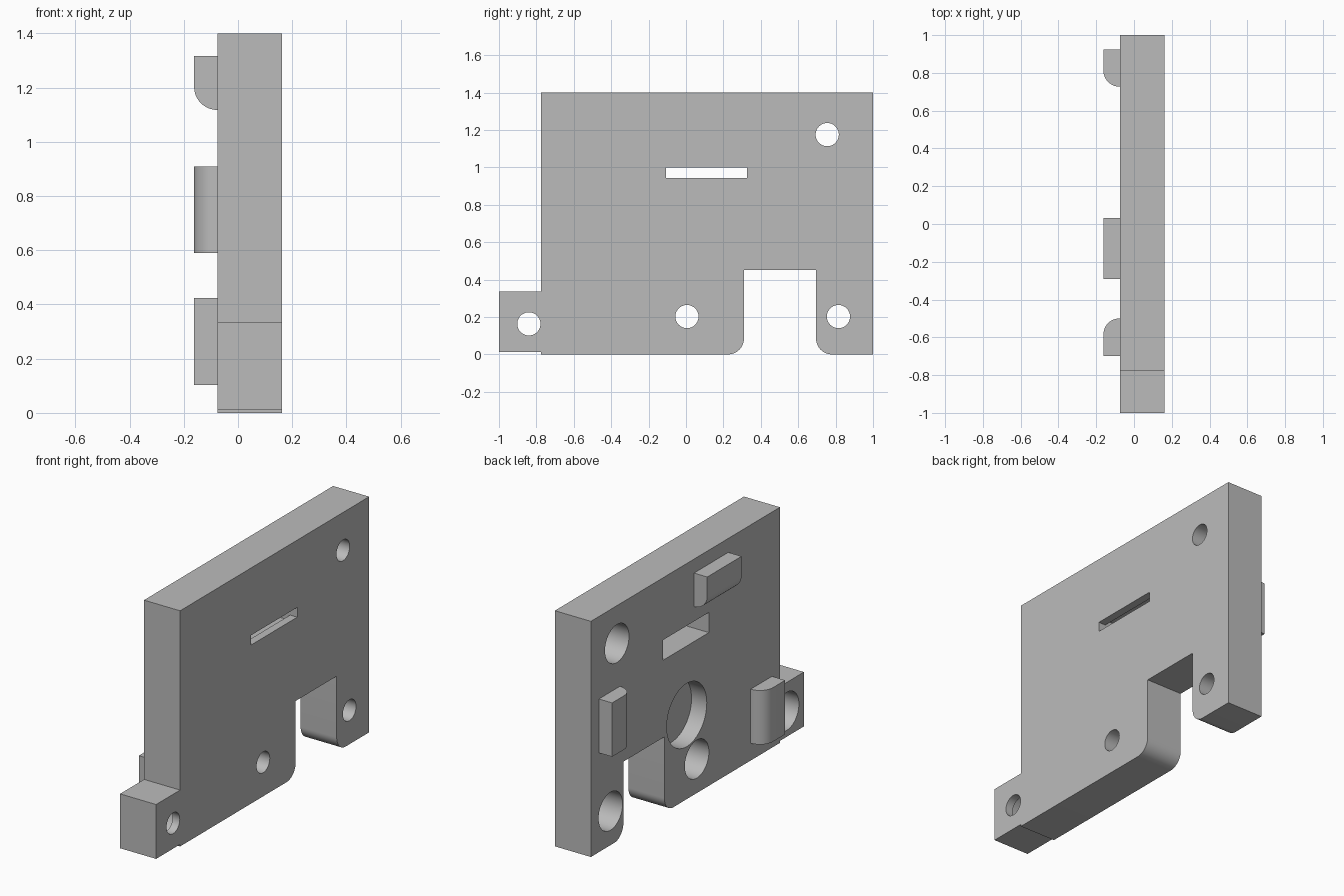
import bpy, bmesh, math

cube = bpy.data.objects.get("Cube")
if cube:
    bpy.data.objects.remove(cube, do_unlink=True)

grey = bpy.data.materials.new("plain grey")
grey.use_nodes = True
grey.diffuse_color = (0.5, 0.5, 0.5, 1)
grey.node_tree.nodes["Principled BSDF"].inputs["Base Color"].default_value = (0.5, 0.5, 0.5, 1)

BACK, FACE, TAB = -0.075, 0.162, -0.162   # depth planes along x
R = 0.085                                 # rounding radius


def prism(name, profile, axis, lo, hi):
    """Extrude a 2D profile along an axis; the profile uses the other two axes in order."""
    def place(p, d):
        co = list(p)
        co.insert("xyz".index(axis), d)
        return co
    bm = bmesh.new()
    low = [bm.verts.new(place(p, lo)) for p in profile]
    high = [bm.verts.new(place(p, hi)) for p in profile]
    bm.faces.new(low)
    bm.faces.new(high)
    for i in range(len(low)):
        j = (i + 1) % len(low)
        bm.faces.new((low[i], low[j], high[j], high[i]))
    bmesh.ops.recalc_face_normals(bm, faces=bm.faces)
    mesh = bpy.data.meshes.new(name)
    bm.to_mesh(mesh)
    bm.free()
    mesh.materials.append(grey)
    obj = bpy.data.objects.new(name, mesh)
    bpy.context.collection.objects.link(obj)
    return obj


def arc(cx, cy, r, start, end, steps=12):
    angles = [math.radians(start + (end - start) * i / steps) for i in range(steps + 1)]
    return [(cx + r * math.cos(a), cy + r * math.sin(a)) for a in angles]


def rect(a0, b0, a1, b1):
    return [(a0, b0), (a1, b0), (a1, b1), (a0, b1)]


def activate(obj):
    bpy.ops.object.select_all(action='DESELECT')
    obj.select_set(True)
    bpy.context.view_layer.objects.active = obj


def smooth(obj):
    activate(obj)
    bpy.ops.object.shade_smooth_by_angle(angle=math.radians(30))


# Plate with side ear and a notch whose lower corners are rounded
outline = [(-0.775, 0), *arc(0.31 - R, R, R, -90, 0), (0.31, 0.45), (0.695, 0.45),
           *arc(0.695 + R, R, R, 180, 270), (1, 0), (1, 1.4), (-0.775, 1.4),
           (-0.775, 0.335), (-1, 0.335), (-1, 0.012), (-0.775, 0.012)]
plate = prism("mounting_plate", outline, "x", BACK, FACE)


def cut(profile, lo, hi):
    cutter = prism("cutter", profile, "x", lo, hi)
    cutter.hide_render = True
    activate(plate)
    mod = plate.modifiers.new("cut", 'BOOLEAN')
    mod.operation, mod.solver, mod.object = 'DIFFERENCE', 'EXACT', cutter
    bpy.ops.object.modifier_apply(modifier=mod.name)
    bpy.data.objects.remove(cutter, do_unlink=True)


def circle(y, z, r):
    return arc(y, z, r, 0, 360, 48)[:-1]


# Counterbored screw holes: y, z, counterbore depth
for y, z, depth in [(0.755, 1.175, 0.15), (0.005, 0.202, 0.15),
                    (0.815, 0.202, 0.15), (-0.84, 0.163, 0.19)]:
    cut(circle(y, z, 0.062), -0.3, 0.3)
    cut(circle(y, z, 0.113), -0.3, BACK + depth)

# Blind round pocket and stepped slot
cut(circle(0.1, 0.5, 0.188), -0.3, BACK + 0.1)
cut(rect(-0.108, 0.942, 0.325, 1.0), -0.3, 0.3)
cut(rect(-0.108, 0.91, 0.325, 1.03), -0.3, BACK + 0.19)
smooth(plate)


# Locating tabs on the back, each with one rounded outer edge
def tab_profile(square, curved):
    s = 1 if curved > square else -1
    bend = arc(TAB + R, curved - s * R, R, 180, 180 - s * 90)
    return [(BACK + 0.01, square), (TAB, square), *bend, (BACK + 0.01, curved)]


smooth(prism("upper_tab", tab_profile(1.317, 1.118), "y", -0.29, 0.032))
smooth(prism("rear_tab", tab_profile(0.925, 0.727), "z", 0.59, 0.91))
smooth(prism("front_tab", tab_profile(-0.7, -0.5), "z", 0.103, 0.424))
